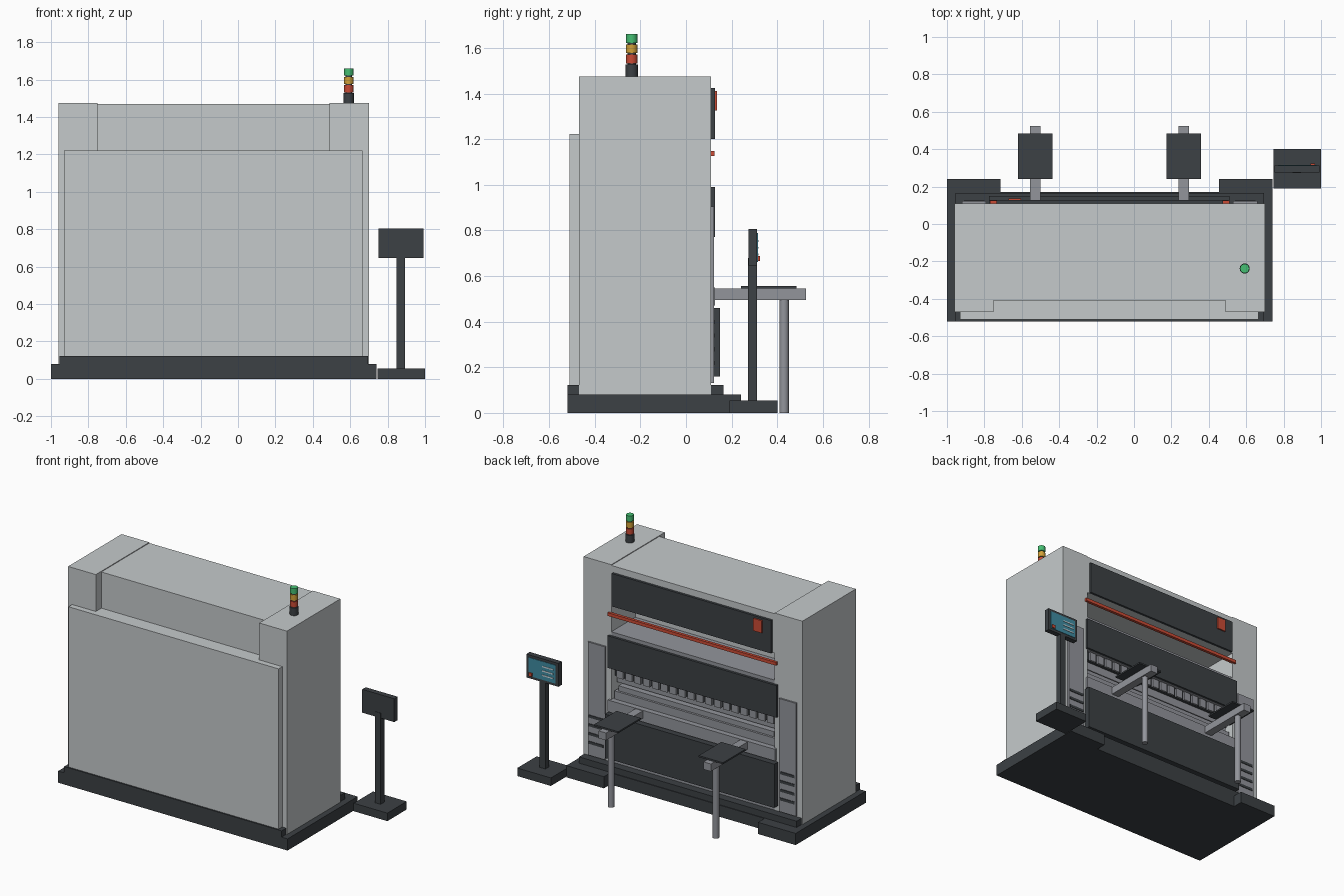
import bpy

CX = -0.13  # machine centre line


def mat(name, c):
    m = bpy.data.materials.new(name)
    m.diffuse_color = (*c, 1)
    return m


DARK = mat("charcoal", (0.045, 0.052, 0.058))
BODY = mat("light_grey", (0.56, 0.59, 0.60))
STEEL = mat("steel", (0.29, 0.30, 0.33))
RED = mat("red", (0.60, 0.07, 0.035))
AMBER = mat("amber", (0.65, 0.36, 0.04))
GREEN = mat("green", (0.06, 0.52, 0.17))
TEAL = mat("screen_blue", (0.05, 0.26, 0.36))
WHITE = mat("pale", (0.7, 0.8, 0.85))


def box(name, x, y, z, m):
    """Box from (min, max) pairs."""
    v = [(a, b, c) for a in x for b in y for c in z]
    f = [(0, 1, 3, 2), (4, 6, 7, 5), (0, 4, 5, 1), (2, 3, 7, 6), (0, 2, 6, 4), (1, 5, 7, 3)]
    me = bpy.data.meshes.new(name)
    me.from_pydata(v, [], f)
    me.materials.append(m)
    o = bpy.data.objects.new(name, me)
    bpy.context.collection.objects.link(o)
    return o


def cyl(name, x, y, z, r, m, n=24):
    bpy.ops.mesh.primitive_cylinder_add(vertices=n, radius=r, depth=z[1] - z[0],
                                        location=(x, y, (z[0] + z[1]) / 2))
    o = bpy.context.object
    o.name = name
    o.data.materials.append(m)
    bpy.ops.object.shade_smooth_by_angle()


def pair(name, x, y, z, m):
    """Box and its mirror about the machine centre line."""
    box(name + "_right", x, y, z, m)
    box(name + "_left", (2 * CX - x[1], 2 * CX - x[0]), y, z, m)


# Base plinth, kick strips and rear feet
box("base", (-1.0, 0.74), (-0.52, 0.17), (0, 0.08), DARK)
pair("rear_foot", (0.455, 0.74), (0.17, 0.24), (0, 0.08), DARK)
box("front_kick", (-0.955, 0.695), (-0.52, -0.47), (0.08, 0.123), DARK)
box("rear_kick", (-0.955, 0.695), (0.11, 0.165), (0.08, 0.123), DARK)

# Housing: side columns, spine, header and front cover
pair("side_column", (0.49, 0.70), (-0.47, 0.11), (0.08, 1.475), BODY)
box("spine", (-0.75, 0.49), (-0.41, -0.15), (0.08, 1.47), BODY)
box("header", (-0.75, 0.49), (-0.15, 0.11), (1.2, 1.47), BODY)
box("front_cover", (-0.93, 0.665), (-0.51, -0.41), (0.123, 1.222), BODY)

# Upper panel with warning plate and guard bar
box("upper_panel", (-0.735, 0.475), (0.11, 0.127), (1.2, 1.425), DARK)
box("warning_plate", (-0.67, -0.605), (0.127, 0.136), (1.325, 1.41), RED)
box("guard_bar", (-0.77, 0.51), (0.105, 0.125), (1.125, 1.147), RED)

# Ram, ram panel, punch and clamps
box("ram", (-0.75, 0.49), (-0.15, 0.11), (0.77, 1.015), STEEL)
box("ram_panel", (-0.775, 0.505), (0.11, 0.127), (0.77, 0.99), DARK)
box("punch_holder", (-0.74, 0.48), (0.02, 0.085), (0.71, 0.77), DARK)
box("punch", (-0.74, 0.48), (0.035, 0.06), (0.655, 0.71), STEEL)
n = 18
for i in range(n):
    x = -0.735 + i * 1.21 / n
    box(f"clamp_{i + 1}", (x, x + 0.05), (0.085, 0.1), (0.705, 0.765), STEEL)

# Bed, die holder, die and lower panel
box("bed", (-0.75, 0.49), (-0.15, 0.11), (0.08, 0.55), STEEL)
box("support_rail", (-0.765, 0.505), (0.11, 0.127), (0.47, 0.55), STEEL)
box("die_holder", (-0.74, 0.48), (-0.02, 0.09), (0.55, 0.605), STEEL)
box("die", (-0.72, 0.46), (0.015, 0.075), (0.605, 0.64), STEEL)
box("lower_panel", (-0.775, 0.51), (0.11, 0.15), (0.16, 0.46), DARK)

# Column doors with vent slots
pair("column_door", (0.53, 0.66), (0.11, 0.122), (0.13, 0.905), STEEL)
for i in range(4):
    z = 0.21 + i * 0.06
    pair(f"vent_{i + 1}", (0.54, 0.65), (0.122, 0.126), (z, z + 0.018), DARK)

# Sheet support arms
for side, x in (("left", -0.528), ("right", 0.267)):
    box(f"support_arm_{side}", (x - 0.028, x + 0.028), (0.127, 0.525), (0.495, 0.546), STEEL)
    box(f"support_pad_{side}", (x - 0.092, x + 0.092), (0.24, 0.485), (0.546, 0.557), DARK)
    cyl(f"support_leg_{side}", x, 0.43, (0, 0.495), 0.021, STEEL)

# Control pedestal
box("pedestal_base", (0.745, 1.0), (0.19, 0.40), (0, 0.055), DARK)
box("pedestal_post", (0.848, 0.892), (0.272, 0.312), (0.055, 0.68), DARK)
box("console", (0.75, 0.993), (0.275, 0.312), (0.645, 0.805), DARK)
box("console_screen", (0.77, 0.975), (0.312, 0.315), (0.662, 0.788), TEAL)
for i in range(3):
    z = 0.69 + i * 0.03
    box(f"screen_bar_{i + 1}", (0.785, 0.87), (0.315, 0.318), (z, z + 0.008), WHITE)
box("stop_button", (0.945, 0.968), (0.312, 0.324), (0.665, 0.688), RED)

# Signal tower
tx, ty = 0.592, -0.238
cyl("tower_base", tx, ty, (1.475, 1.528), 0.027, DARK)
cyl("tower_core", tx, ty, (1.528, 1.65), 0.018, DARK)
for name, z, m in (("red", 1.532, RED), ("amber", 1.577, AMBER), ("green", 1.622, GREEN)):
    cyl(f"tower_lamp_{name}", tx, ty, (z, z + 0.038), 0.0245, m)
